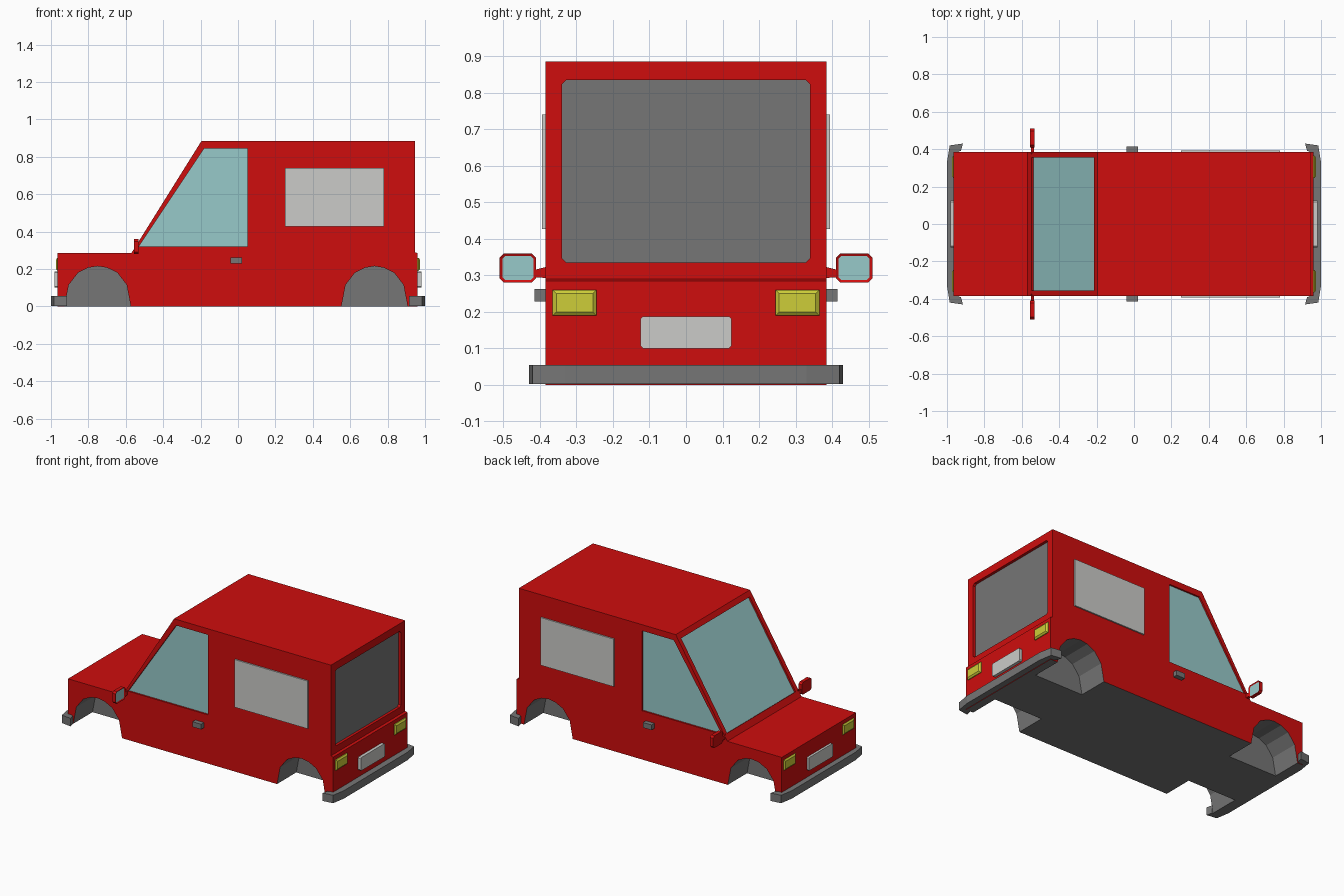
import bpy, bmesh, math
from mathutils import Vector

if "Cube" in bpy.data.objects:
    bpy.data.objects.remove(bpy.data.objects["Cube"])


def material(name, rgb):
    m = bpy.data.materials.new(name)
    m.diffuse_color = (*rgb, 1)
    m.use_nodes = True
    m.node_tree.nodes["Principled BSDF"].inputs["Base Color"].default_value = m.diffuse_color
    return m


MATS = [material("red_paint", (0.62, 0.004, 0.004)),
        material("dark_grey", (0.18, 0.18, 0.18)),
        material("blue_glass", (0.31, 0.59, 0.59)),
        material("light_grey", (0.60, 0.60, 0.58)),
        material("yellow_lamp", (0.61, 0.61, 0.04))]
RED, GREY, GLASS, LIGHT, YELLOW = range(5)


def prism(name, pts, offset, side, cap=None, inset=None):
    """Extrude a 3D polygon along offset; optional inset (width, depth, colour) on the end cap."""
    cap = side if cap is None else cap
    bm = bmesh.new()
    off = Vector(offset)
    a = [bm.verts.new(p) for p in pts]
    b = [bm.verts.new(Vector(p) + off) for p in pts]
    start, end = bm.faces.new(a), bm.faces.new(b)
    n = len(pts)
    for i in range(n):
        bm.faces.new((a[i], a[(i + 1) % n], b[(i + 1) % n], b[i])).material_index = side
    start.material_index = end.material_index = cap
    bmesh.ops.recalc_face_normals(bm, faces=bm.faces[:])
    bm.normal_update()
    if inset:
        bmesh.ops.inset_individual(bm, faces=[end], thickness=inset[0], depth=inset[1])
        end.material_index = inset[2]
    me = bpy.data.meshes.new(name)
    bm.to_mesh(me)
    bm.free()
    for m in MATS:
        me.materials.append(m)
    ob = bpy.data.objects.new(name, me)
    bpy.context.collection.objects.link(ob)
    return ob


def rect(u0, u1, v0, v1, c=0.0):
    """Rectangle, with cut corners when c > 0."""
    if not c:
        return [(u0, v0), (u1, v0), (u1, v1), (u0, v1)]
    return [(u0 + c, v0), (u1 - c, v0), (u1, v0 + c), (u1, v1 - c),
            (u1 - c, v1), (u0 + c, v1), (u0, v1 - c), (u0, v0 + c)]


def xz(pts, y):
    return [(u, y, v) for u, v in pts]


def yz(pts, x):
    return [(x, u, v) for u, v in pts]


# Body shell
profile = [(-0.965, 0), (-0.965, 0.285), (-0.57, 0.285), (-0.195, 0.885),
           (0.945, 0.885), (0.945, 0.29), (0.96, 0.285), (0.96, 0)]
body = prism("van_body", xz(profile, -0.385), (0, 0.77, 0), RED)

cutters = []
arch = [(-0.177, -0.05), (-0.177, 0), (-0.155, 0.115), (-0.105, 0.18), (-0.05, 0.207), (0, 0.215),
        (0.05, 0.207), (0.105, 0.18), (0.155, 0.115), (0.177, 0), (0.177, -0.05)]
door_glass = [(-0.53, 0.32), (-0.18, 0.845), (0.05, 0.845), (0.05, 0.32)]
for s in (-1, 1):
    # Wheel wells
    for cx in (-0.75, 0.73):
        pts = [(cx + u, v) for u, v in arch]
        cutters.append(prism("wheel_well_cutter", xz(pts, s * 0.185), (0, s * 0.25, 0), GREY))
    # Door windows
    cutters.append(prism("door_window_cutter", xz(door_glass, s * 0.374), (0, s * 0.05, 0), RED, GLASS))

# Rear window
cutters.append(prism("rear_window_cutter", yz(rect(-0.34, 0.34, 0.335, 0.835, 0.012), 0.927),
                     (0.1, 0, 0), RED, GREY))

# Windscreen, recessed along the slope normal
slope = Vector((0.375, 0, 0.60))
normal = Vector((-0.60, 0, 0.375)).normalized()
low = Vector((-0.57, 0, 0.285))
screen = [low + slope * t + Vector((0, y, 0)) - normal * 0.011
          for y, t in rect(-0.355, 0.355, 0.06, 0.95)]
cutters.append(prism("windscreen_cutter", screen, normal * 0.05, RED, GLASS))

# Carve the openings, then drop the cutters
for c in cutters:
    c.hide_render = True
    mod = body.modifiers.new("cut", 'BOOLEAN')
    mod.operation = 'DIFFERENCE'
    mod.solver = 'EXACT'
    mod.object = c
dg = bpy.context.evaluated_depsgraph_get()
dg.update()
carved = bpy.data.meshes.new_from_object(body.evaluated_get(dg))
body.modifiers.clear()
body.data = carved
for c in cutters:
    bpy.data.objects.remove(c)
# Grey underside
for f in carved.polygons:
    if f.normal.z < -0.9 and f.center.z < 0.01:
        f.material_index = GREY

# Fittings at both ends
for e, end in ((-1, "front"), (1, "rear")):
    half = [(0.955, 0.38), (0.925, 0.392), (0.915, 0.43), (0.985, 0.42), (1.0, 0.33)]
    outline = [(e * x, y, 0.003) for x, y in half]
    outline += [(e * x, -y, 0.003) for x, y in reversed(half)]
    prism(end + "_bumper", outline, (0, 0, 0.052), GREY)
    x0 = 0.955 * e
    prism(end + "_number_plate", yz(rect(-0.125, 0.125, 0.1, 0.187, 0.007), x0),
          (e * 0.025, 0, 0), LIGHT)
    for s, side in ((-1, "right"), (1, "left")):
        ys = sorted((s * 0.245, s * 0.365))
        prism(f"{end}_lamp_{side}", yz(rect(*ys, 0.19, 0.26), x0),
              (e * 0.01, 0, 0), YELLOW, inset=(0.014, 0.008, YELLOW))

# Fittings on both sides
for s, side in ((-1, "right"), (1, "left")):
    prism("cargo_panel_" + side, xz(rect(0.25, 0.78, 0.427, 0.74), s * 0.382),
          (0, s * 0.012, 0), LIGHT)
    prism("door_handle_" + side, xz(rect(-0.04, 0.022, 0.228, 0.262), s * 0.38),
          (0, s * 0.035, 0), GREY)
    ys = sorted((s * 0.41, s * 0.51))
    prism("mirror_" + side, yz(rect(*ys, 0.28, 0.36, 0.012), -0.555),
          (0.024, 0, 0), RED, inset=(0.008, -0.004, GLASS))
    arm = [(s * 0.375, 0.292), (s * 0.375, 0.325), (s * 0.415, 0.315), (s * 0.415, 0.295)]
    prism("mirror_arm_" + side, yz(arm, -0.552), (0.018, 0, 0), RED)
